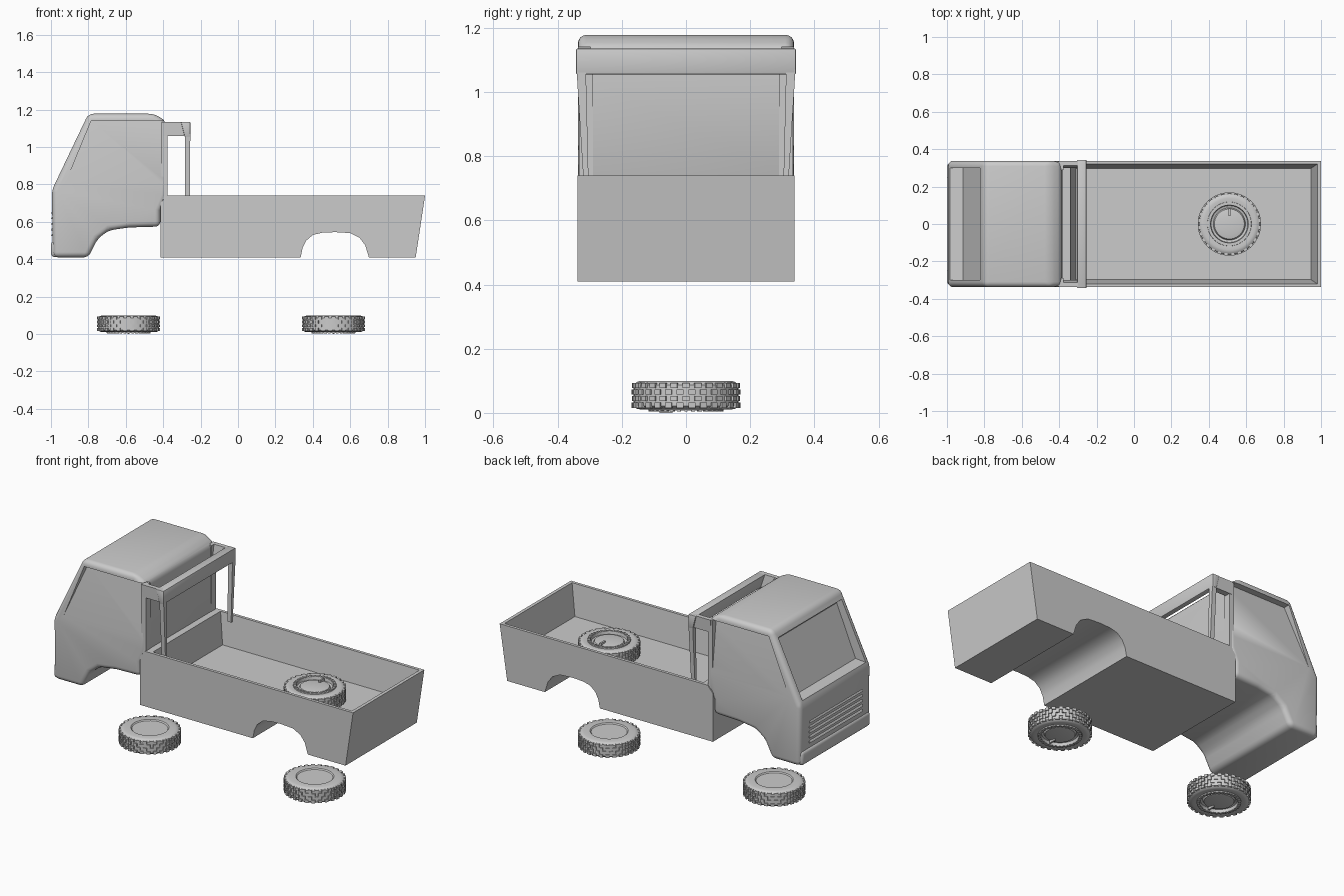
import bpy, bmesh, math
from mathutils import Matrix, Vector

if "Cube" in bpy.data.objects:
    bpy.data.objects.remove(bpy.data.objects["Cube"])


def finish(bm, name, angle=35):
    bmesh.ops.recalc_face_normals(bm, faces=bm.faces)
    me = bpy.data.meshes.new(name)
    bm.to_mesh(me)
    bm.free()
    ob = bpy.data.objects.new(name, me)
    bpy.context.collection.objects.link(ob)
    if angle:
        smooth(ob, angle)
    return ob


def select(ob):
    bpy.ops.object.select_all(action='DESELECT')
    ob.select_set(True)
    bpy.context.view_layer.objects.active = ob


def smooth(ob, angle=35):
    select(ob)
    bpy.ops.object.shade_smooth_by_angle(angle=math.radians(angle))


def prism(name, profile, y0, y1):
    """Extrude an (x, z) outline along y."""
    bm = bmesh.new()
    face = bm.faces.new([bm.verts.new((x, y0, z)) for x, z in profile])
    ext = bmesh.ops.extrude_face_region(bm, geom=[face])
    vs = [v for v in ext['geom'] if isinstance(v, bmesh.types.BMVert)]
    bmesh.ops.translate(bm, verts=vs, vec=(0, y1 - y0, 0))
    return finish(bm, name, 0)


def hull(name, pts):
    bm = bmesh.new()
    vs = [bm.verts.new(p) for p in pts]
    bmesh.ops.convex_hull(bm, input=vs)
    bmesh.ops.dissolve_limit(bm, angle_limit=0.01, verts=bm.verts, edges=bm.edges)
    return finish(bm, name, 0)


def ring(x0, x1, y0, y1, z):
    return [(x, y, z) for x in (x0, x1) for y in (y0, y1)]


def box(name, x0, x1, y0, y1, z0, z1):
    return hull(name, ring(x0, x1, y0, y1, z0) + ring(x0, x1, y0, y1, z1))


def bevel(ob, width, segments=3, angle=25):
    m = ob.modifiers.new("bevel", 'BEVEL')
    m.width, m.segments = width, segments
    m.limit_method, m.angle_limit = 'ANGLE', math.radians(angle)
    select(ob)
    bpy.ops.object.modifier_apply(modifier=m.name)


def cut(ob, cutter):
    m = ob.modifiers.new("cut", 'BOOLEAN')
    m.operation, m.solver, m.object = 'DIFFERENCE', 'EXACT', cutter
    select(ob)
    bpy.ops.object.modifier_apply(modifier=m.name)
    bpy.data.objects.remove(cutter)


# Cab shell with rounded edges and front wheel arch
cab = prism("cab", [
    (-0.80, 0.41), (-0.99, 0.41), (-0.995, 0.77), (-0.80, 1.178),
    (-0.45, 1.178), (-0.385, 1.14), (-0.38, 0.74), (-0.415, 0.66),
    (-0.415, 0.575), (-0.58, 0.57), (-0.69, 0.555), (-0.75, 0.51)], -0.337, 0.337)
bevel(cab, 0.028, 4)

# Recessed windscreen
screen = prism("screen_cutter", [
    (-1.1, 0.785), (-0.915, 0.80), (-0.79, 1.10), (-0.81, 1.13), (-1.1, 1.13)], -0.30, 0.30)
cut(cab, screen)

# Side windows: flush at the sill, deepest under the roof edge
for s in (-1, 1):
    sill = [(-0.925, 0.80), (-0.36, 0.80)]
    head = [(-0.785, 1.14), (-0.36, 1.14)]
    pts = []
    for row, depth in ((sill, 0.338), (head, 0.298)):
        pts += [(x, s * y, z) for x, z in row for y in (depth, 0.45)]
    cut(cab, hull("window_cutter", pts))
smooth(cab, 35)

# Bumper and grille louvres
bumper = box("bumper", -1.0, -0.90, -0.325, 0.325, 0.412, 0.497)
bevel(bumper, 0.018, 3)
smooth(bumper)
for i in range(5):
    z = 0.525 + i * 0.03
    hull("grille_louvre", [(x, y, zz) for y in (-0.25, 0.25)
                           for x, zz in ((-0.98, z), (-1.0, z), (-0.996, z + 0.008), (-0.98, z + 0.02))])

# Load bed with rear wheel arch
bed = prism("load_bed", [
    (-0.415, 0.41), (0.335, 0.41), (0.345, 0.46), (0.365, 0.50), (0.40, 0.53),
    (0.45, 0.542), (0.52, 0.545), (0.60, 0.54), (0.65, 0.515), (0.68, 0.475),
    (0.70, 0.41), (0.95, 0.41), (1.0, 0.74), (-0.38, 0.74), (-0.415, 0.70)], -0.338, 0.338)
tub = hull("tub_cutter", ring(-0.31, 0.945, -0.297, 0.297, 0.555)
           + ring(-0.34, 0.98, -0.32, 0.32, 0.74) + ring(-0.34, 0.98, -0.32, 0.32, 0.9))
cut(bed, tub)
smooth(bed, 30)

# Frame behind the cab: crossbar, side rails and tapering posts
bar = prism("frame_crossbar", [
    (-0.285, 1.055), (-0.255, 1.055), (-0.255, 1.135), (-0.305, 1.135)], -0.343, 0.343)
bevel(bar, 0.005, 2)
smooth(bar)
for s in (-1, 1):
    hull("frame_rail", [(x, s * y, z) for x in (-0.40, -0.26)
                        for y, z in ((0.30, 1.06), (0.335, 1.06), (0.338, 1.135), (0.312, 1.135))])
    hull("frame_post", [(x, s * y, 0.70) for x in (-0.283, -0.258) for y in (0.303, 0.318)]
         + [(x, s * y, 1.07) for x in (-0.283, -0.255) for y in (0.312, 0.341)])
    hull("frame_front_post", [(x, s * y, z) for x in (-0.41, -0.378)
                              for y, z in ((0.29, 0.72), (0.333, 0.72), (0.29, 1.135), (0.333, 1.135))])


# Wheel: lathed tyre and hub, tread blocks, rim nubs, valve
def wheel(name, loc, flip):
    bm = bmesh.new()
    prof = [(0, .006), (.098, .006), (.104, 0), (.14, 0), (.154, .004), (.163, .013),
            (.163, .078), (.154, .087), (.138, .09), (.118, .088), (.117, .093), (.101, .093),
            (.098, .076), (.086, .072), (.080, .084), (.055, .089), (0, .089)]
    vs = [bm.verts.new((r, 0, z)) for r, z in prof]
    es = [bm.edges.new(p) for p in zip(vs, vs[1:])]
    bmesh.ops.spin(bm, geom=vs + es, cent=(0, 0, 0), axis=(0, 0, 1),
                   angle=math.tau, steps=56, use_duplicate=False)
    bmesh.ops.remove_doubles(bm, verts=bm.verts, dist=0.0003)

    def block(angle, r, z, size):
        mat = (Matrix.Rotation(angle, 4, 'Z') @ Matrix.Translation((r, 0, z))
               @ Matrix.Diagonal(Vector(size)).to_4x4())
        bmesh.ops.create_cube(bm, size=1, matrix=mat)

    n = 28
    for row in range(4):
        for i in range(n):
            a = math.tau * (i + 0.5 * (row % 2)) / n
            block(a, 0.162, 0.0145 + row * 0.0205, (0.014, 0.021, 0.016))
    for i in range(32):
        block(math.tau * i / 32, 0.109, 0.091, (0.015, 0.010, 0.010))
    block(math.pi / 2, 0.062, 0.092, (0.04, 0.010, 0.016))
    ob = finish(bm, name, 35)
    ob.location = loc
    if flip:
        ob.rotation_euler.x = math.pi


wheel("front_wheel", (-0.585, 0, 0.1), True)
wheel("rear_wheel", (0.51, 0, 0.1), True)
wheel("spare_wheel", (0.51, 0, 0.557), False)
